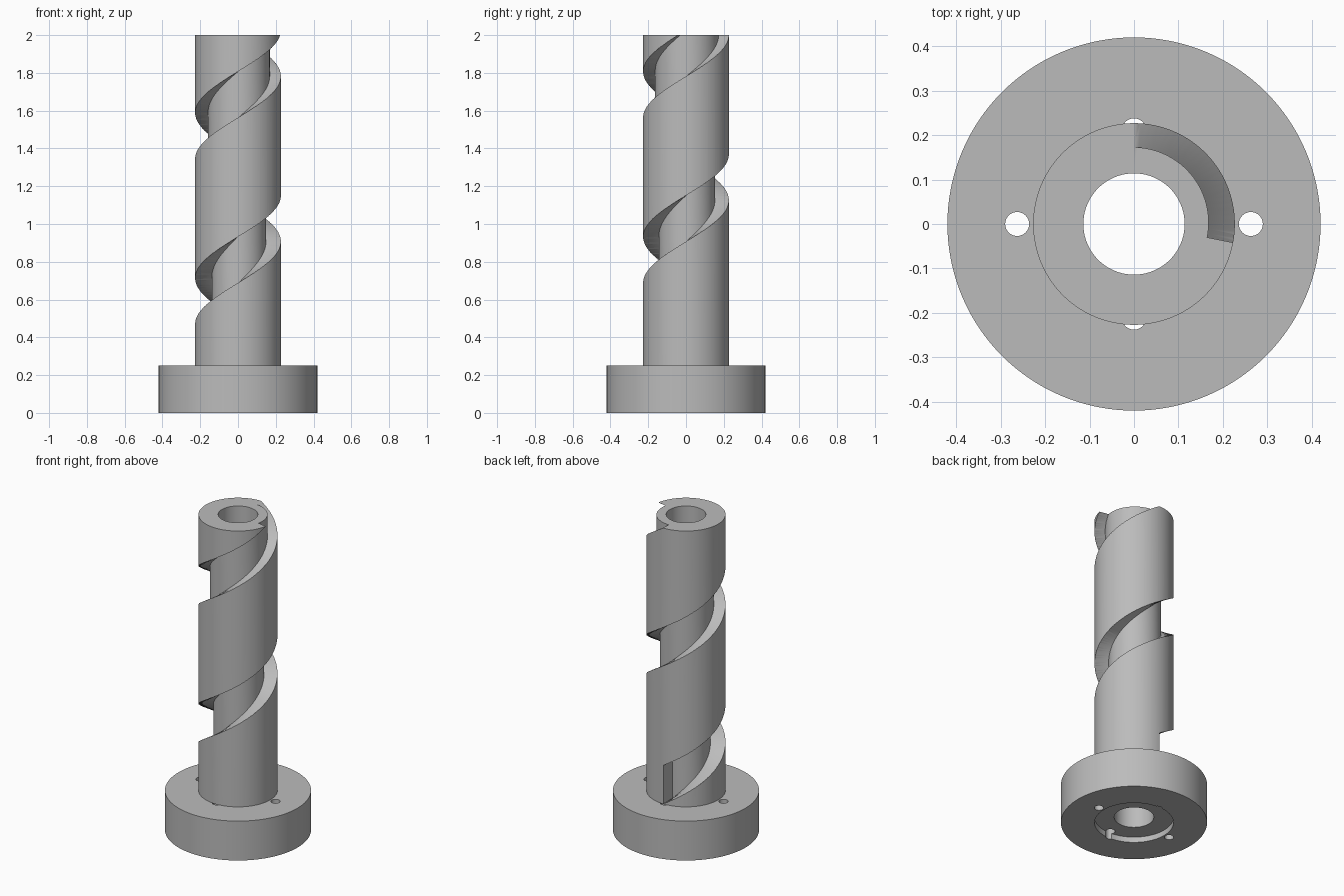
import bpy, bmesh, math

if "Cube" in bpy.data.objects:
    bpy.data.objects.remove(bpy.data.objects["Cube"], do_unlink=True)

GREY = (0.5, 0.5, 0.5, 1.0)
FLANGE_R, FLANGE_H = 0.42, 0.25
SHAFT_R, BORE_R, TOP, RECESS = 0.227, 0.114, 2.0, 0.035
PITCH, SLOT_H, STEPS = 0.875, 0.244, 96

mat = bpy.data.materials.new("plain_grey")
mat.use_nodes = True
mat.diffuse_color = GREY
mat.node_tree.nodes["Principled BSDF"].inputs["Base Color"].default_value = GREY


def sweep(name, sections, closed):
    """Skin a row of matching cross-sections; cap the ends unless closed."""
    bm = bmesh.new()
    rows = [[bm.verts.new(p) for p in s] for s in sections]
    n = len(rows[0])
    pairs = list(zip(rows, rows[1:]))
    if closed:
        pairs.append((rows[-1], rows[0]))
    else:
        bm.faces.new(rows[0])
        bm.faces.new(rows[-1])
    for a, b in pairs:
        for i in range(n):
            j = (i + 1) % n
            bm.faces.new((a[i], a[j], b[j], b[i]))
    if not closed:
        bmesh.ops.triangulate(bm, faces=bm.faces[:])
    bmesh.ops.recalc_face_normals(bm, faces=bm.faces[:])
    mesh = bpy.data.meshes.new(name)
    bm.to_mesh(mesh)
    bm.free()
    mesh.materials.append(mat)
    obj = bpy.data.objects.new(name, mesh)
    bpy.context.collection.objects.link(obj)
    return obj


def section(angle, r0, r1, z0, z1):
    """Upright rectangle in the radial plane at an angle."""
    c, s = math.cos(angle), math.sin(angle)
    return [(r * c, r * s, z) for r, z in ((r0, z0), (r1, z0), (r1, z1), (r0, z1))]


def tube(name, r0, r1, z0, z1, sides=128):
    return sweep(name, [section(math.tau * i / sides, r0, r1, z0, z1)
                        for i in range(sides)], True)


def pin(x, y, radius, z0, z1):
    bpy.ops.mesh.primitive_cylinder_add(vertices=32, radius=radius, depth=z1 - z0,
                                        location=(x, y, (z0 + z1) / 2))
    obj = bpy.context.object
    obj.name = "hole_cutter"
    obj.data.materials.append(mat)
    return obj


def activate(obj):
    bpy.ops.object.select_all(action='DESELECT')
    obj.select_set(True)
    bpy.context.view_layer.objects.active = obj


def cut(obj, cutters):
    for c in cutters:
        c.hide_render = True
        mod = obj.modifiers.new("cut", 'BOOLEAN')
        mod.operation, mod.solver, mod.object = 'DIFFERENCE', 'EXACT', c
        activate(obj)
        bpy.ops.object.modifier_apply(modifier=mod.name)


# Flange ring and hollow shaft, the shaft end slightly recessed underneath
flange = tube("flange", SHAFT_R, FLANGE_R, 0, FLANGE_H)
shaft = tube("shaft", BORE_R, SHAFT_R, RECESS, TOP)

# Two-turn helical groove that gets shallower towards the top
turns = [i / STEPS for i in range(int(STEPS * 2.04))]
groove = sweep("groove_cutter", [
    section(math.pi / 2 + math.tau * t, 0.134 + 0.0195 * t, 0.3,
            FLANGE_H + PITCH * t, FLANGE_H + PITCH * t + SLOT_H) for t in turns], False)

# Side bolt holes through the flange, and locking holes across the joint
bolts = [pin(s * 0.263, 0, 0.027, -0.1, 0.4) for s in (-1, 1)]
locks = [pin(0, s * 0.211, 0.027, -0.1, FLANGE_H - 0.001) for s in (-1, 1)]
lock_slots = [pin(0, s * 0.211, 0.027, -0.1, 0.4) for s in (-1, 1)]

cut(flange, bolts + lock_slots)
cut(shaft, [groove] + locks)

for cutter in [groove] + bolts + locks + lock_slots:
    bpy.data.objects.remove(cutter, do_unlink=True)

for part in (flange, shaft):
    activate(part)
    bpy.ops.object.shade_smooth_by_angle(angle=math.radians(30))
